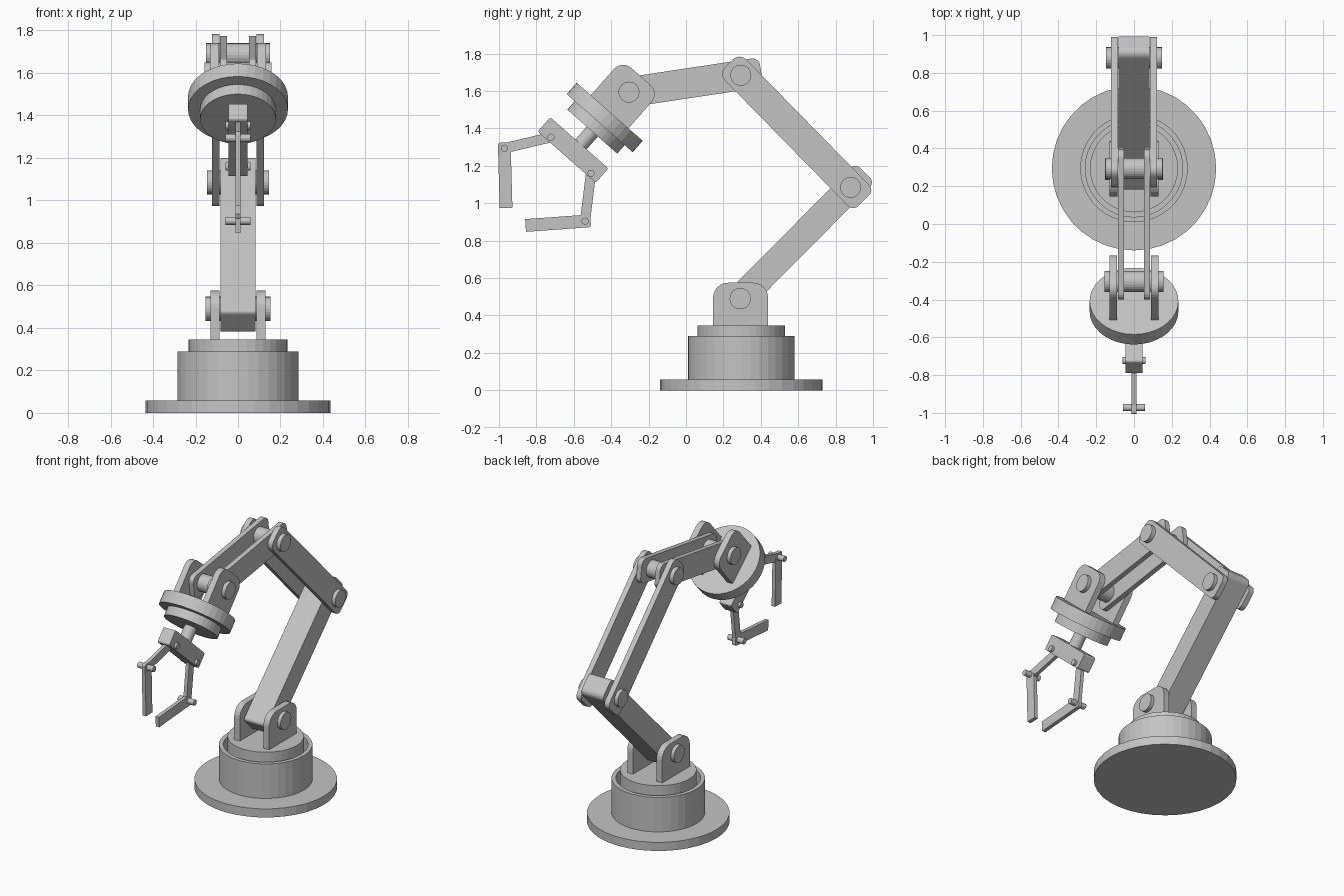
import bpy, bmesh, math
from mathutils import Vector, Matrix

if "Cube" in bpy.data.objects:
    bpy.data.objects.remove(bpy.data.objects["Cube"])

grey = bpy.data.materials.new("light_grey")
grey.diffuse_color = (0.55, 0.55, 0.55, 1)
grey.use_nodes = True
grey.node_tree.nodes["Principled BSDF"].inputs["Base Color"].default_value = grey.diffuse_color


def finish(bm, name):
    bmesh.ops.recalc_face_normals(bm, faces=bm.faces)
    me = bpy.data.meshes.new(name)
    bm.to_mesh(me)
    bm.free()
    me.materials.append(grey)
    ob = bpy.data.objects.new(name, me)
    bpy.context.collection.objects.link(ob)
    return ob


def prism(name, outline, x0, x1):
    """Extrude a (y, z) outline from x0 to x1."""
    bm = bmesh.new()
    f = bm.faces.new([bm.verts.new((x0, y, z)) for y, z in outline])
    r = bmesh.ops.extrude_face_region(bm, geom=[f])
    verts = [g for g in r["geom"] if isinstance(g, bmesh.types.BMVert)]
    bmesh.ops.translate(bm, verts=verts, vec=(x1 - x0, 0, 0))
    return finish(bm, name)


def bar(p, q, w, ep, eq, rp, rq, n=6):
    """Outline of a bar from p to q: half width w, end overhangs ep, eq, corner radii rp, rq."""
    p, q = Vector(p), Vector(q)
    d = (q - p).normalized()
    s = Vector((-d.y, d.x))
    length = (q - p).length
    pts = []
    for along, side, r, a0 in ((length + eq, -w, rq, -90), (length + eq, w, rq, 0),
                               (-ep, w, rp, 90), (-ep, -w, rp, 180)):
        ca = along - math.copysign(r, along)
        cs = side - math.copysign(r, side)
        steps = n if r > 0 else 0
        for i in range(steps + 1):
            t = math.radians(a0 + 90 * i / max(steps, 1))
            pts.append(p + d * (ca + r * math.cos(t)) + s * (cs + r * math.sin(t)))
    return pts


def pair(name, outline, x0, x1):
    for side, k in (("right", 1), ("left", -1)):
        prism(f"{name}_{side}", outline, k * x0, k * x1)


def lathe(name, profile, origin, axis=(0, 0, 1), n=36):
    """Revolve (radius, height) points around an axis; zero radius closes the end."""
    rot = Vector((0, 0, 1)).rotation_difference(Vector(axis)).to_matrix().to_4x4()
    bm = bmesh.new()
    vs = [bm.verts.new((r, 0, h)) for r, h in profile]
    es = [bm.edges.new(e) for e in zip(vs, vs[1:])]
    bmesh.ops.spin(bm, geom=vs + es, cent=(0, 0, 0), axis=(0, 0, 1),
                   angle=2 * math.pi, steps=n, use_duplicate=False)
    bmesh.ops.remove_doubles(bm, verts=bm.verts, dist=1e-5)
    bmesh.ops.transform(bm, matrix=Matrix.Translation(origin) @ rot, verts=bm.verts)
    return finish(bm, name)


def disc(name, r, h0, h1, origin, axis=(0, 0, 1), n=36):
    return lathe(name, [(0, h0), (r, h0), (r, h1), (0, h1)], origin, axis, n)


def pin(name, yz, r, half, n=24):
    return disc(name, r, -half, half, (0, *yz), (1, 0, 0), n)


# Joint centres as (y, z)
base_y = 0.295
shoulder = Vector((0.29, 0.49))
elbow = Vector((0.88, 1.085))
top = Vector((0.293, 1.684))
wrist = Vector((-0.305, 1.594))

# Base: flange, hollow drum and turntable
disc("base_flange", 0.435, 0, 0.058, (0, base_y, 0))
lathe("base_drum", [(0, 0.05), (0.285, 0.05), (0.285, 0.29), (0.258, 0.29),
                    (0.258, 0.2), (0, 0.2)], (0, base_y, 0))
disc("turntable", 0.233, 0.19, 0.345, (0, base_y, 0))
pair("shoulder_bracket", bar((0.292, 0.34), (0.292, 0.49), 0.147, 0, 0.085, 0, 0.08),
     0.088, 0.13)

# Arm segments
prism("lower_arm", bar(shoulder, elbow, 0.073, 0.09, 0.11, 0.02, 0.037), -0.082, 0.082)
pair("upper_arm_plate", bar(elbow, top, 0.08, 0.1, 0.09, 0.04, 0.05), 0.086, 0.122)
pair("forearm_plate", bar(top, wrist, 0.08, 0.11, 0.09, 0.04, 0.04), 0.052, 0.085)

# Joint pins
pin("shoulder_pin", shoulder, 0.057, 0.154)
pin("elbow_pin", elbow, 0.056, 0.147)
pin("top_pin", top, 0.056, 0.15)
pin("wrist_pin", wrist, 0.056, 0.157)

# Wrist: bracket plates, two discs and shaft along the tool axis
a = Vector((-0.66, -0.75)).normalized()
u = Vector((-a.y, a.x))
centre = wrist - u * 0.008
o, axis = (0, *centre), (0, *a)
pair("wrist_bracket", bar(centre + a * 0.15, centre, 0.134, 0.005, 0.105, 0, 0.065),
     0.09, 0.131)
disc("wrist_disc", 0.235, 0.147, 0.228, o, axis)
disc("wrist_hub", 0.178, 0.22, 0.288, o, axis)
disc("tool_shaft", 0.04, 0.28, 0.39, o, axis, 24)

# Gripper: cross block and two jointed fingers
mid = centre + a * 0.43
prism("gripper_block", bar(mid - u * 0.195, mid + u * 0.195, 0.051, 0, 0, 0.012, 0.012, 3),
      -0.044, 0.044)
fingers = {
    "upper_finger": ((-0.722, 1.353), (-0.971, 1.294), (-0.962, 0.975)),
    "lower_finger": ((-0.508, 1.16), (-0.54, 0.904), (-0.858, 0.881)),
}
for name, (root, knuckle, tip) in fingers.items():
    prism(name + "_link", bar(root, knuckle, 0.027, 0.02, 0.028, 0.01, 0.012, 3), -0.012, 0.012)
    prism(name + "_tip", bar(knuckle, tip, 0.034, 0.03, 0, 0.012, 0, 3), -0.0125, 0.0125)
    pin(name + "_root_pin", root, 0.019, 0.06, 16)
    pin(name + "_knuckle_pin", knuckle, 0.019, 0.058, 16)
